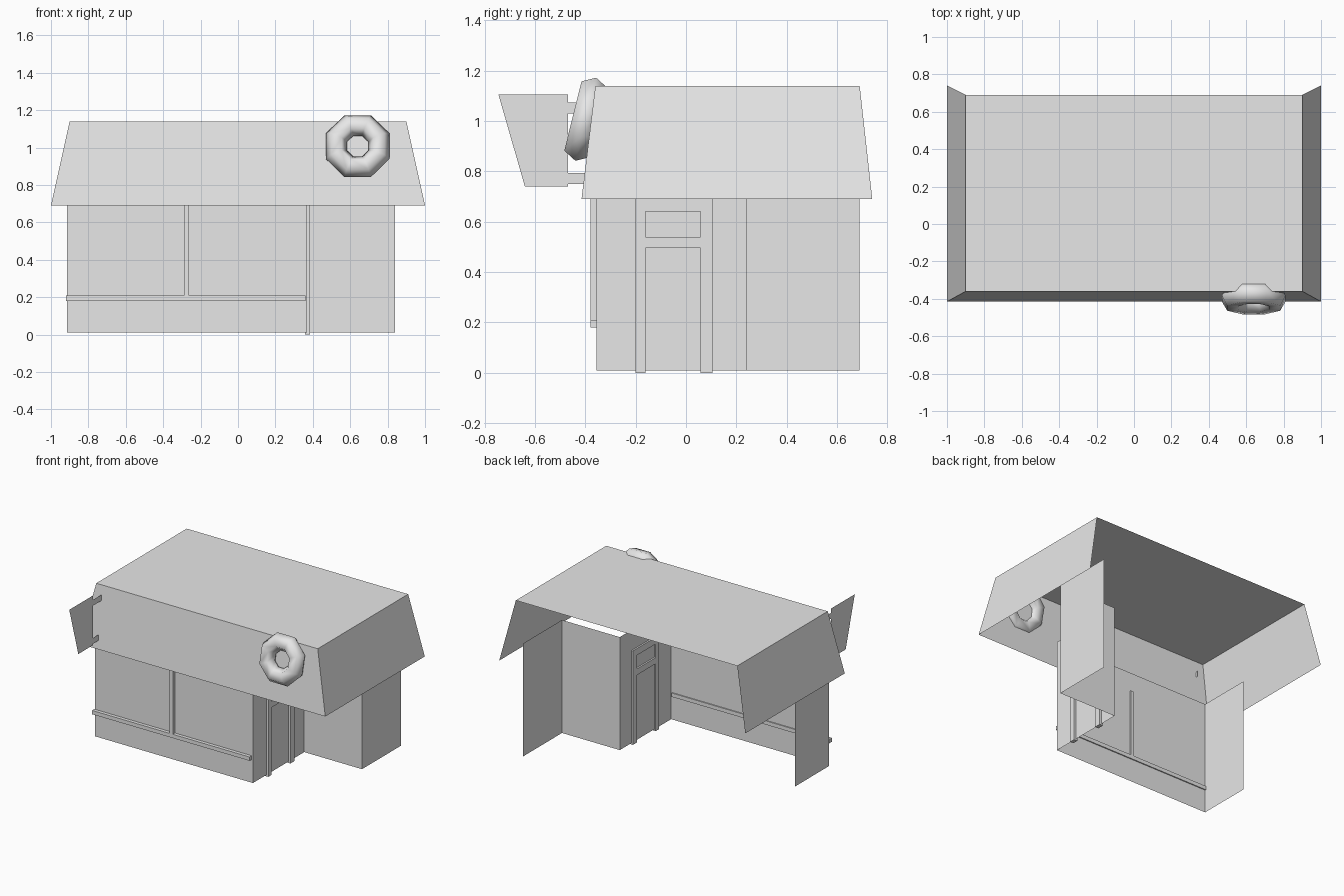
import bpy, bmesh, math
from mathutils import Matrix, Vector

cube = bpy.data.objects.get("Cube")
if cube:
    bpy.data.objects.remove(cube, do_unlink=True)

grey = bpy.data.materials.new("plain_grey")
grey.use_nodes = True
grey.diffuse_color = (0.8, 0.8, 0.8, 1)
grey.node_tree.nodes["Principled BSDF"].inputs["Base Color"].default_value = (0.8, 0.8, 0.8, 1)


def add_object(name, bm):
    mesh = bpy.data.meshes.new(name)
    bm.to_mesh(mesh)
    bm.free()
    mesh.materials.append(grey)
    obj = bpy.data.objects.new(name, mesh)
    bpy.context.collection.objects.link(obj)
    return obj


def box(name, low, high):
    bm = bmesh.new()
    low, high = Vector(low), Vector(high)
    size = Matrix.Diagonal((*(high - low), 1))
    bmesh.ops.create_cube(bm, size=1, matrix=Matrix.Translation((low + high) / 2) @ size)
    return add_object(name, bm)


def ribbon(name, lower, upper, cap=False):
    """Single-sided panels between two open outlines, with an optional top."""
    bm = bmesh.new()
    a = [bm.verts.new(p) for p in lower]
    b = [bm.verts.new(p) for p in upper]
    for i in range(len(a) - 1):
        bm.faces.new((a[i], a[i + 1], b[i + 1], b[i]))
    if cap:
        bm.faces.new(b)
    return add_object(name, bm)


def side_plate(name, x, profile):
    """Flat plate in the y-z plane."""
    bm = bmesh.new()
    bm.faces.new([bm.verts.new((x, y, z)) for y, z in profile])
    return add_object(name, bm)


# Walls: open at the back, with a recessed entrance on the right
plan = [(-0.915, 0.04), (-0.915, -0.355), (0.37, -0.355),
        (0.37, 0.24), (0.84, 0.24), (0.84, 0.69)]
ribbon("walls", [(x, y, 0.01) for x, y in plan], [(x, y, 0.84) for x, y in plan])

# Roof: sloping front and sides, flat top, open back
eaves = [(-1, 0.74), (-1, -0.415), (1, -0.415), (1, 0.74)]
top = [(-0.9, 0.69), (-0.9, -0.36), (0.9, -0.36), (0.9, 0.69)]
ribbon("roof", [(x, y, 0.69) for x, y in eaves],
       [(x, y, 1.14) for x, y in top], cap=True)

# Front window trim
box("window_sill", (-0.92, -0.38, 0.18), (0.36, -0.347, 0.208))
box("window_mullion", (-0.29, -0.38, 0.208), (-0.263, -0.347, 0.7))

# Door frame, standing proud of both sides of the entrance wall
for name, y0, y1, z0, z1 in (
        ("door_front_stile", -0.2, -0.16, 0, 0.69),
        ("door_back_stile", 0.058, 0.105, 0, 0.69),
        ("door_middle_rail", -0.16, 0.058, 0.495, 0.54),
        ("door_top_rail", -0.16, 0.058, 0.64, 0.69)):
    box(name, (0.358, y0, z0), (0.386, y1, z1))

# Hanging sign and its brackets
side_plate("hanging_sign", -0.85,
           [(-0.745, 1.105), (-0.64, 0.74), (-0.468, 0.74), (-0.468, 1.105)])
for name, z, inner in (("lower_bracket", 0.75, -0.4), ("upper_bracket", 1.03, -0.355)):
    side_plate(name, -0.85, [(-0.468, z), (inner, z), (inner, z + 0.043), (-0.468, z + 0.043)])

# Ring ornament: eight-sided ring with a hexagonal section, leaning back
SEGMENTS, SIDES, MAJOR, MINOR = 8, 6, 0.123, 0.061
bm = bmesh.new()
rings = []
for i in range(SEGMENTS):
    a = math.tau * (i + 0.5) / SEGMENTS
    ring = []
    for j in range(SIDES):
        b = math.tau * j / SIDES
        r = MAJOR + MINOR * math.cos(b)
        ring.append(bm.verts.new((r * math.cos(a), MINOR * math.sin(b), r * math.sin(a))))
    rings.append(ring)
for i in range(SEGMENTS):
    p, q = rings[i], rings[(i + 1) % SEGMENTS]
    for j in range(SIDES):
        k = (j + 1) % SIDES
        bm.faces.new((p[j], p[k], q[k], q[j])).smooth = True
bmesh.ops.recalc_face_normals(bm, faces=bm.faces)
ornament = add_object("ring_ornament", bm)
ornament.location = (0.64, -0.398, 1.007)
ornament.rotation_euler.x = math.radians(-14)
